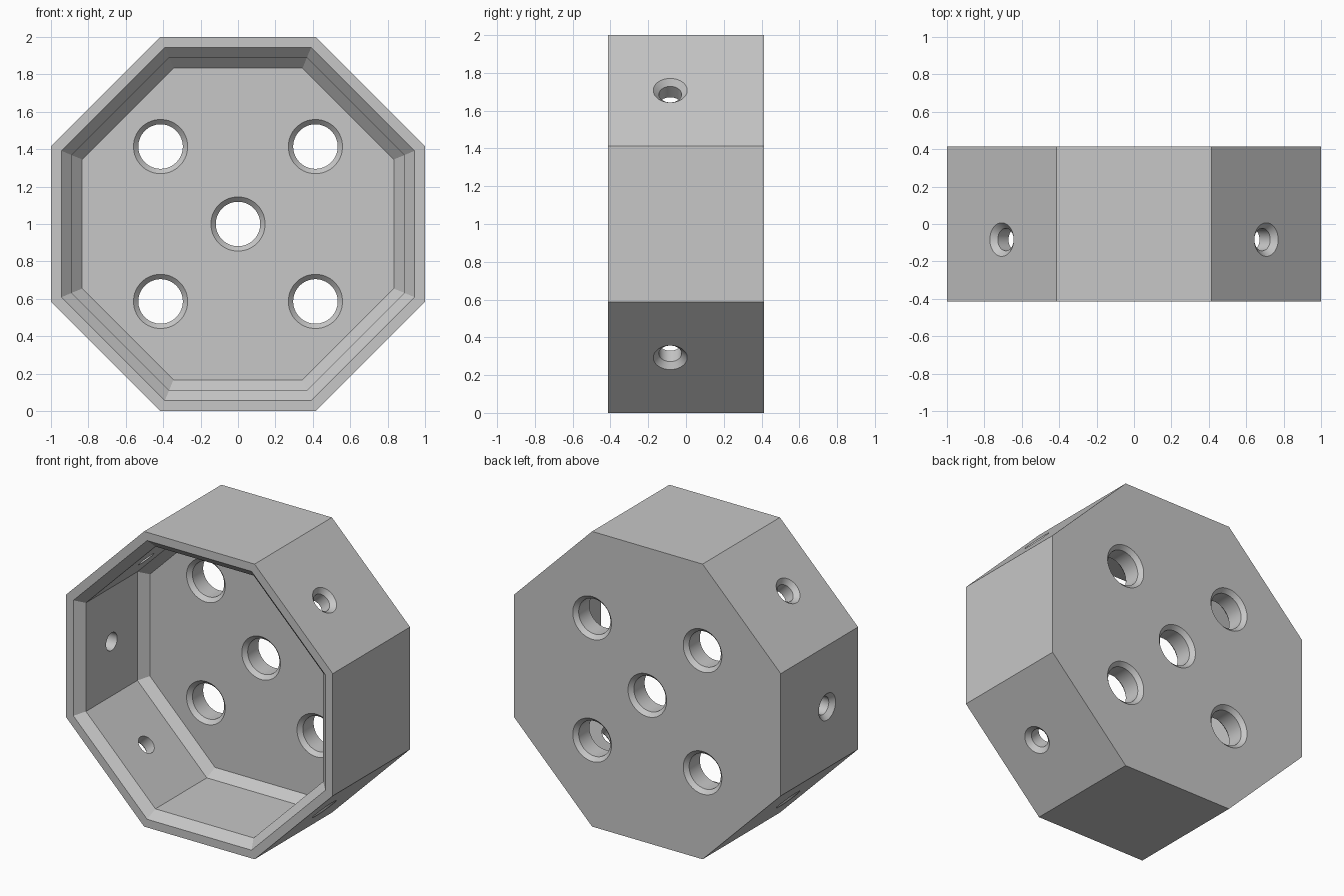
import bpy, bmesh
from math import pi, cos, sin, radians
from mathutils import Matrix, Vector

if "Cube" in bpy.data.objects:
    bpy.data.objects.remove(bpy.data.objects["Cube"], do_unlink=True)

grey = bpy.data.materials.new("plain grey")
grey.use_nodes = True
colour = (0.57, 0.57, 0.57, 1)
grey.diffuse_color = colour
grey.node_tree.nodes["Principled BSDF"].inputs["Base Color"].default_value = colour

HALF = 0.414      # half depth, equal to half an octagon side
STEP = 1 / 18     # width of the bevels
FLOOR = HALF - 3 * STEP
CENTRE = Matrix.Translation((0, 0, 1))
FACE_FRONT = Matrix.Rotation(pi / 2, 4, 'X')


def turned(name, profile, sides, matrix):
    """Closed solid from (radius, height) points turned about local z."""
    bm = bmesh.new()
    rings = []
    for r, h in profile:
        angles = [(i + 0.5) * 2 * pi / sides for i in range(sides)]
        rings.append([bm.verts.new((r * cos(a), r * sin(a), h)) for a in angles])
    for low, high in zip(rings, rings[1:]):
        for i in range(sides):
            j = (i + 1) % sides
            bm.faces.new((low[i], low[j], high[j], high[i]))
    bm.faces.new(rings[0])
    bm.faces.new(rings[-1])
    bmesh.ops.recalc_face_normals(bm, faces=bm.faces)
    bm.transform(matrix)
    mesh = bpy.data.meshes.new(name)
    bm.to_mesh(mesh)
    bm.free()
    mesh.materials.append(grey)
    obj = bpy.data.objects.new(name, mesh)
    bpy.context.scene.collection.objects.link(obj)
    return obj


# Octagonal shell: outer wall, bevelled lip, inner wall, bevelled floor
shell = [(1, -HALF), (1, HALF), (1 - STEP, HALF), (1 - 2 * STEP, HALF - STEP),
         (1 - 2 * STEP, STEP - FLOOR), (1 - 3 * STEP, -FLOOR)]
shell = [(r / cos(pi / 8), h) for r, h in shell]
housing = turned("octagonal_housing", shell, 8, CENTRE @ FACE_FRONT)

# Floor holes, countersunk on both sides
cutters = []
R, C, OVER = 0.119, 0.026, 0.02
floor_hole = [(R + C + OVER, -HALF - OVER), (R, -HALF + C),
              (R, -FLOOR - C), (R + C + OVER, -FLOOR + OVER)]
for x, z in [(0, 0)] + [(sx * HALF, sz * HALF) for sx in (-1, 1) for sz in (-1, 1)]:
    place = Matrix.Translation((x, 0, z + 1)) @ FACE_FRONT
    cutters.append(turned("floor_hole_cutter", floor_hole, 48, place))

# Wall holes, countersunk on the outside: the four diagonals and one side
wall_hole = [(0.06, 0.8), (0.06, 0.97), (0.11, 1.02)]
for angle in (45, 135, 225, 315, 270):
    place = Matrix.Translation((0, (FLOOR - HALF) / 2, 1)) @ Matrix.Rotation(radians(angle), 4, 'Y')
    cutters.append(turned("wall_hole_cutter", wall_hole, 48, place))

# Cut the holes and remove the cutters
bpy.context.view_layer.objects.active = housing
for cutter in cutters:
    cutter.hide_render = True
    cut = housing.modifiers.new("hole", 'BOOLEAN')
    cut.operation = 'DIFFERENCE'
    cut.solver = 'EXACT'
    cut.object = cutter
    bpy.ops.object.modifier_apply(modifier=cut.name)
    bpy.data.objects.remove(cutter, do_unlink=True)

# Round holes smooth, all edges sharp
bpy.ops.object.select_all(action='DESELECT')
housing.select_set(True)
bpy.ops.object.shade_smooth_by_angle(angle=radians(30))
